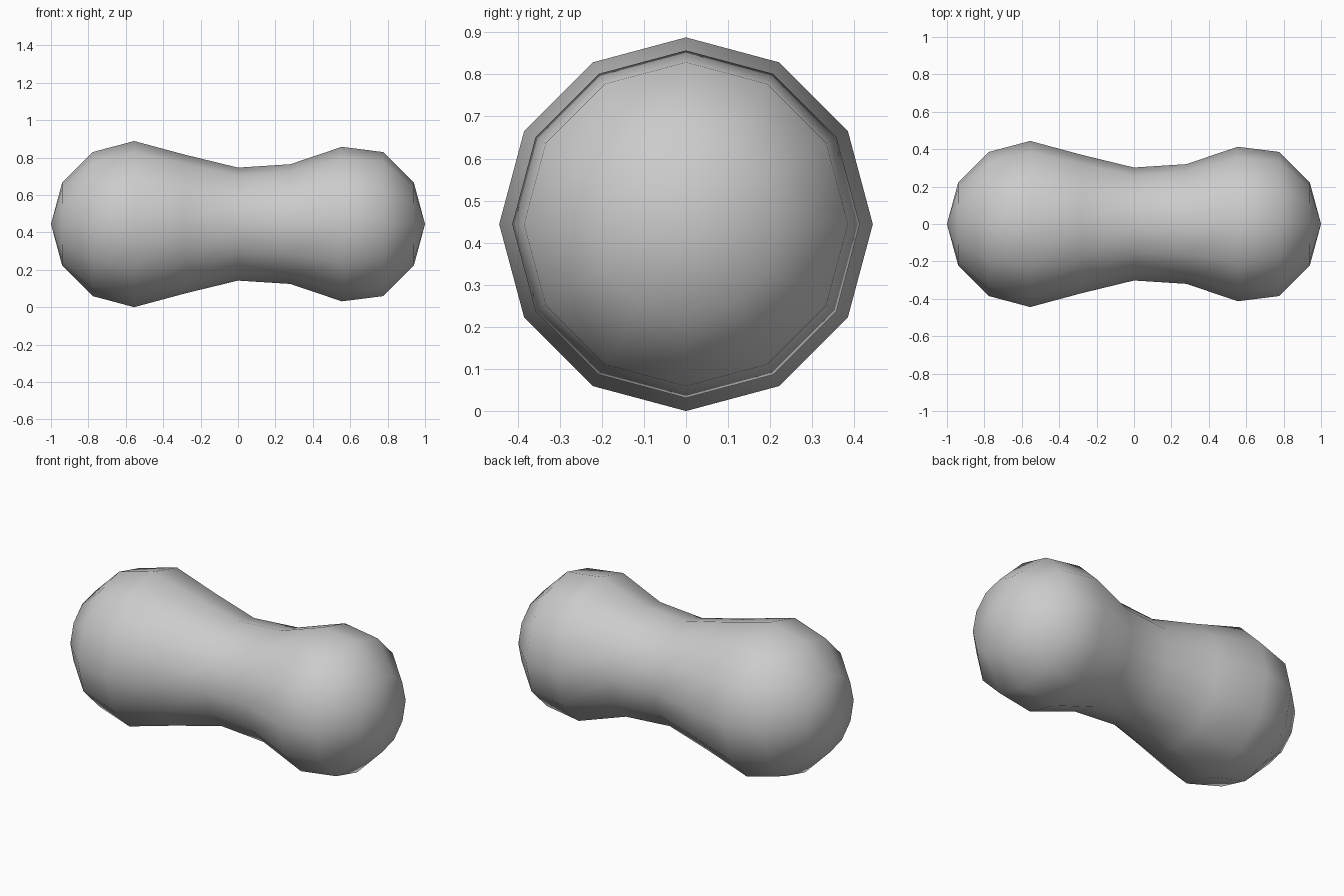
import bpy, bmesh
from math import sin, cos, pi

if "Cube" in bpy.data.objects:
    bpy.data.objects.remove(bpy.data.objects["Cube"])

SIDES = 12
CENTRE_Z = 0.444
# Profile along x: (x, radius) between the two end poles
PROFILE = [(-0.94, 0.222), (-0.777, 0.385), (-0.555, 0.444), (-0.28, 0.37),
           (0.0, 0.302), (0.28, 0.32), (0.555, 0.413), (0.777, 0.385),
           (0.94, 0.222)]

# Dumbbell-shaped body: rings around the x axis
bm = bmesh.new()
rings = [[bm.verts.new((x, r * sin(2 * pi * i / SIDES),
                        CENTRE_Z + r * cos(2 * pi * i / SIDES)))
          for i in range(SIDES)] for x, r in PROFILE]
for a, b in zip(rings, rings[1:]):
    for i in range(SIDES):
        j = (i + 1) % SIDES
        bm.faces.new((a[i], a[j], b[j], b[i]))

# Rounded ends closed to a pole
for x, ring in ((-1, rings[0]), (1, rings[-1])):
    pole = bm.verts.new((x, 0, CENTRE_Z))
    for i in range(SIDES):
        bm.faces.new((pole, ring[i], ring[(i + 1) % SIDES]))
bmesh.ops.recalc_face_normals(bm, faces=bm.faces)

mesh = bpy.data.meshes.new("dumbbell_body")
bm.to_mesh(mesh)
bm.free()
mesh.shade_smooth()
body = bpy.data.objects.new("dumbbell_body", mesh)
bpy.context.collection.objects.link(body)
